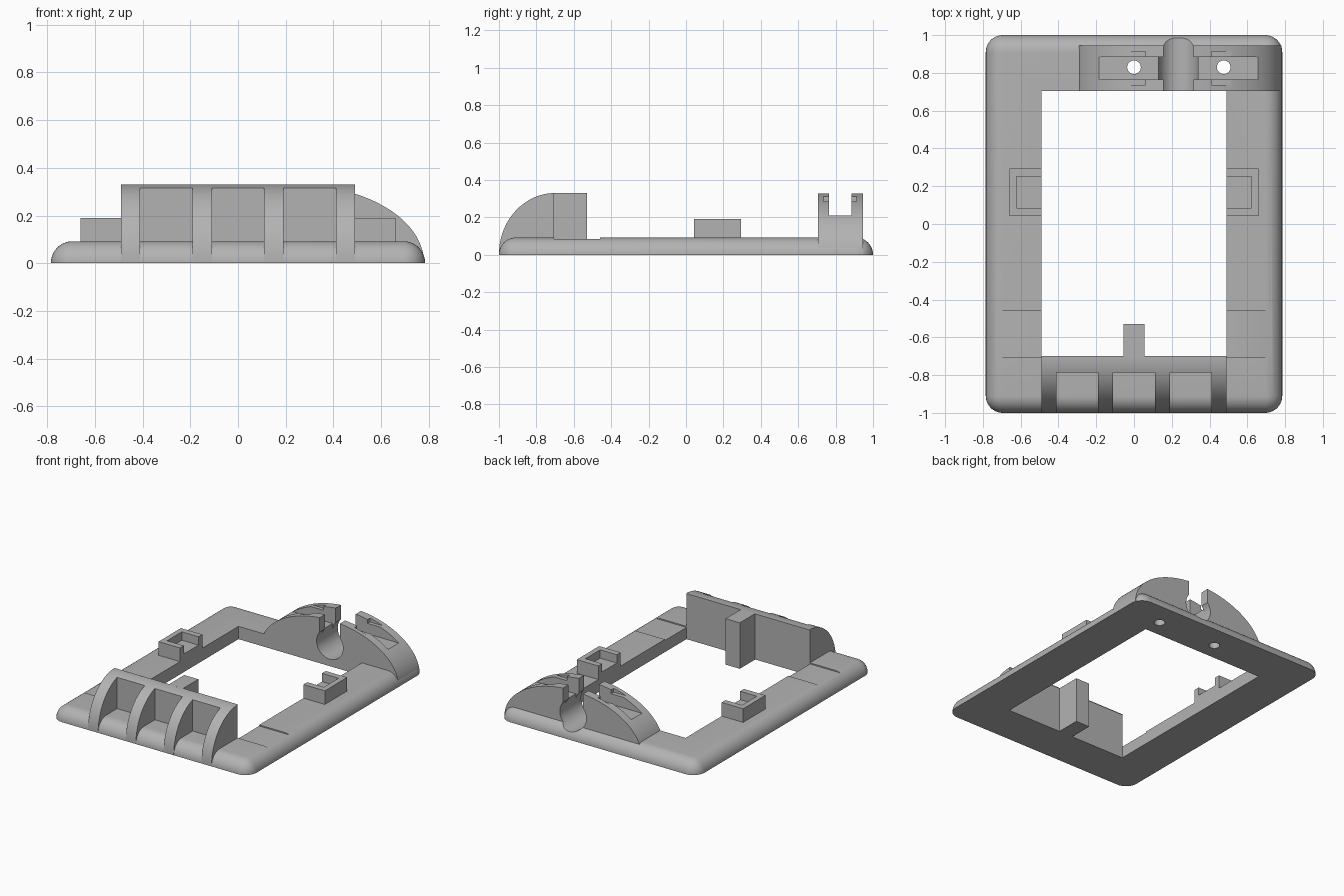
import bpy, bmesh, math
from mathutils import Matrix, Vector

if "Cube" in bpy.data.objects:
    bpy.data.objects.remove(bpy.data.objects["Cube"], do_unlink=True)

grey = bpy.data.materials.new("plain grey")
grey.use_nodes = True
colour = (0.45, 0.45, 0.45, 1)
grey.diffuse_color = colour
grey.node_tree.nodes["Principled BSDF"].inputs["Base Color"].default_value = colour


def make(name, bm):
    bmesh.ops.recalc_face_normals(bm, faces=bm.faces)
    mesh = bpy.data.meshes.new(name)
    bm.to_mesh(mesh)
    bm.free()
    mesh.materials.append(grey)
    obj = bpy.data.objects.new(name, mesh)
    bpy.context.collection.objects.link(obj)
    return obj


def box_bm(x, y, z):
    bm = bmesh.new()
    bmesh.ops.create_cube(bm, size=1)
    for v in bm.verts:
        v.co = Vector([lo + (c + 0.5) * (hi - lo) for c, (lo, hi) in zip(v.co, (x, y, z))])
    return bm


def box(name, x, y, z):
    return make(name, box_bm(x, y, z))


def cylinder(name, centre, radius, depth, along_y=False):
    bm = bmesh.new()
    turn = Matrix.Rotation(math.pi / 2 if along_y else 0, 4, 'X')
    bmesh.ops.create_cone(bm, cap_ends=True, segments=48, radius1=radius, radius2=radius,
                          depth=depth, matrix=Matrix.Translation(centre) @ turn)
    return make(name, bm)


def extrude(name, points, offset):
    bm = bmesh.new()
    face = bm.faces.new([bm.verts.new(p) for p in points])
    new = bmesh.ops.extrude_face_region(bm, geom=[face])["geom"]
    bmesh.ops.translate(bm, verts=[g for g in new if isinstance(g, bmesh.types.BMVert)], vec=offset)
    return make(name, bm)


def cut(obj, cutters):
    for c in cutters:
        mod = obj.modifiers.new("cut", 'BOOLEAN')
        mod.operation, mod.solver, mod.object = 'DIFFERENCE', 'EXACT', c
        bpy.context.view_layer.update()
        result = obj.evaluated_get(bpy.context.evaluated_depsgraph_get())
        mesh = bpy.data.meshes.new_from_object(result)
        obj.modifiers.clear()
        obj.data = mesh


def arc(a, b, start, end, n=40):
    angles = [math.radians(start + (end - start) * i / n) for i in range(n + 1)]
    return [(a * math.cos(t), b * math.sin(t)) for t in angles]


HX, HY, TOP = 0.49, 0.705, 0.33      # opening half sizes, crest height
MID = 0.235                          # centre of the cable hump

# Base frame with rounded upper rim
bm = box_bm((-0.785, 0.785), (-1, 1), (0, 0.092))
rim = [e for e in bm.edges if max(v.co.z for v in e.verts) > 0.05]
bmesh.ops.bevel(bm, geom=rim, offset=0.0905, segments=10, profile=0.5,
                affect='EDGES', clamp_overlap=False)
frame = make("base_frame", bm)

# Front grip: quarter round block
grip = extrude("front_grip",
               [(-HX, -HY, 0.002)] + [(-HX, y - 0.7, z + 0.002) for y, z in arc(0.3, TOP - 0.002, 180, 90)]
               + [(-HX, -HY, TOP)], (2 * HX, 0, 0))

# Cable hump: half ellipse block at the back
hump = extrude("cable_hump",
               [(MID + x, HY, z + 0.002) for x, z in arc(0.545, TOP - 0.002, 0, 180, 72)],
               (0, 0.24, 0))

# Cutters shared by frame and hump
keyhole = [cylinder("bore", (MID, 0.9, 0.155), 0.105, 0.6, True),
           box("throat", (MID - 0.08, MID + 0.08), (0.6, 1.2), (0.15, 0.5))]
screws = [cylinder("screw_hole", (x, 0.83, 0.2), 0.036, 1) for x in (0, 0.475)]
opening = box("opening", (-HX, HX), (-HY, HY), (-1, 1))
recess = box("recess", (-1, 1), (-HY, -0.46), (0.084, 1))
cut(frame, [opening, recess] + keyhole + screws)

# Strap slot, middle well and latch notches
slot = box("slot", (-0.5, 1), (0.765, 0.885), (0.21, 1))
well = box("well", (MID - 0.104, MID + 0.104), (0.765, 0.885), (0.15, 0.3))
latches = [box("latch", x, (0.735, 0.912), (0.285, 1)) for x in ((-0.5, 0.06), (0.41, 1))]
cut(hump, [slot, well] + latches + keyhole + screws)

# Grip pockets
pockets = [box("pocket", (x - 0.11, x + 0.11), (-2, -0.785), (-1, 1)) for x in (-0.3, 0, 0.3)]
cut(grip, pockets)

# Post behind the grip
post = box("grip_post", (-0.056, 0.056), (-HY, -0.53), (0, TOP))

# Side clips, open towards the middle
clips, hollows = [], []
for side, s in (("left", 1), ("right", -1)):
    clip = box(side + "_clip", sorted((s * HX, s * 0.66)), (0.042, 0.295), (0.05, 0.19))
    hollow = box("hollow", sorted((s * 0.4, s * 0.622)), (0.085, 0.252), (0.13, 1))
    cut(clip, [hollow])
    clips.append(clip)
    hollows.append(hollow)

for c in keyhole + screws + [opening, recess, slot, well] + latches + pockets + hollows:
    bpy.data.objects.remove(c, do_unlink=True)

# Smooth the curved faces, keep edges sharp
bpy.ops.object.select_all(action='DESELECT')
for obj in [frame, grip, hump, post] + clips:
    obj.select_set(True)
    bpy.context.view_layer.objects.active = obj
bpy.ops.object.shade_smooth_by_angle(angle=math.radians(30))
